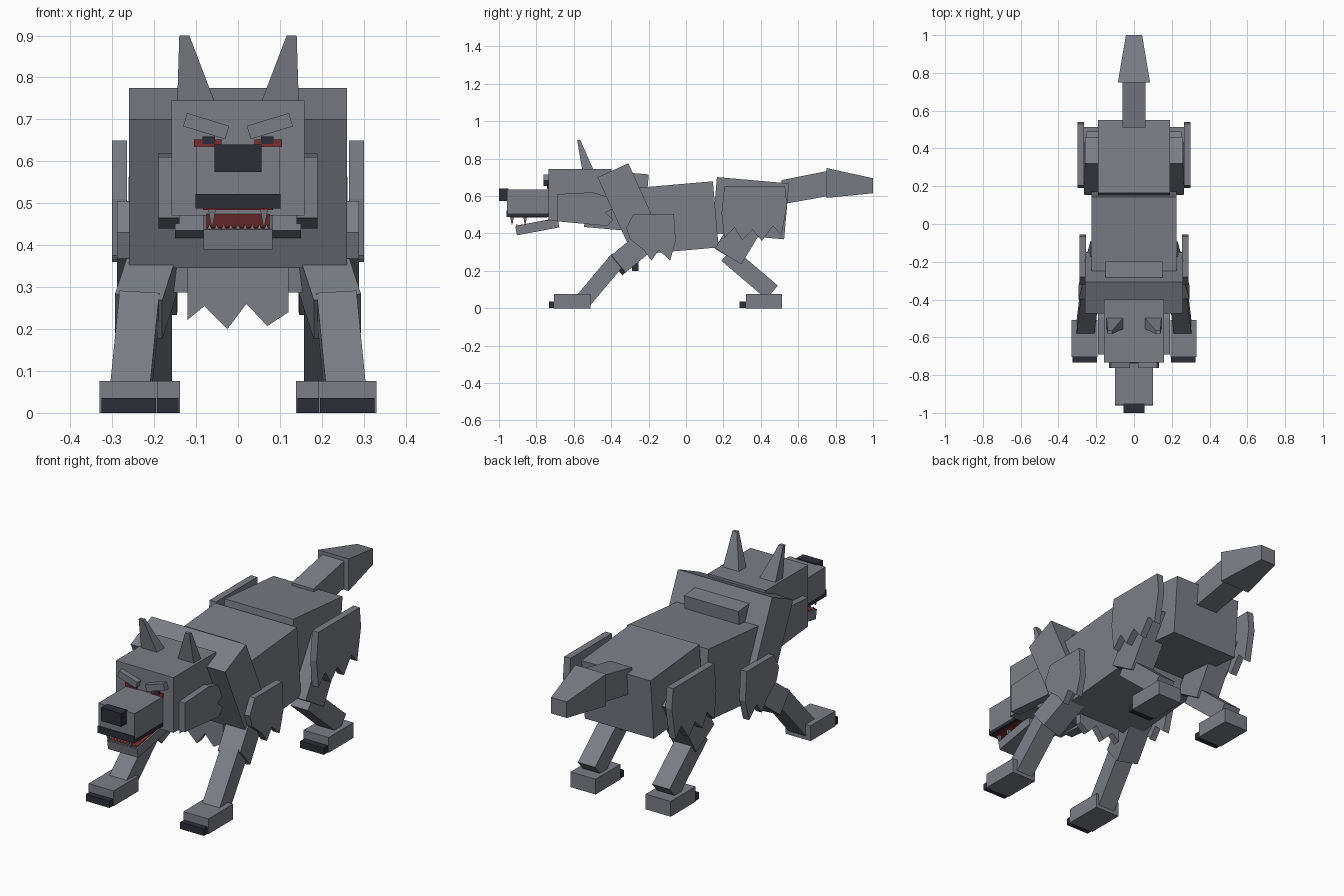
import bpy, bmesh
from math import radians
from mathutils import Vector, Matrix

cube = bpy.data.objects.get("Cube")
if cube:
    bpy.data.objects.remove(cube, do_unlink=True)


def material(name, rgb):
    m = bpy.data.materials.new(name)
    m.use_nodes = True
    m.diffuse_color = (*rgb, 1)
    m.node_tree.nodes["Principled BSDF"].inputs["Base Color"].default_value = (*rgb, 1)
    return m


GREY = material("grey_fur", (0.2, 0.21, 0.24))
DARK = material("dark_claw", (0.027, 0.027, 0.04))
RED = material("mouth_red", (0.19, 0.03, 0.035))


def finish(name, bm, mat):
    bmesh.ops.recalc_face_normals(bm, faces=bm.faces[:])
    me = bpy.data.meshes.new(name)
    bm.to_mesh(me)
    bm.free()
    me.materials.append(mat)
    ob = bpy.data.objects.new(name, me)
    bpy.context.collection.objects.link(ob)
    return ob


def box(name, center, size, mat=GREY, pitch=0, roll=0):
    """Box turned by pitch about x, then roll about y (degrees)."""
    bm = bmesh.new()
    turn = Matrix.Rotation(radians(roll), 4, 'Y') @ Matrix.Rotation(radians(pitch), 4, 'X')
    bmesh.ops.create_cube(bm, size=1, matrix=Matrix.Translation(center) @ turn @ Matrix.Diagonal((*size, 1)))
    return finish(name, bm, mat)


def limb(name, a, b, width, depth, mat=GREY):
    """Box running from point a to point b, its width kept close to x."""
    a, b = Vector(a), Vector(b)
    d = (b - a).normalized()
    side = (Vector((1, 0, 0)) - d * d.x).normalized()
    turn = Matrix((side, d.cross(side), d)).transposed().to_4x4()
    bm = bmesh.new()
    scale = Matrix.Diagonal((width, depth, (b - a).length, 1))
    bmesh.ops.create_cube(bm, size=1, matrix=Matrix.Translation((a + b) / 2) @ turn @ scale)
    return finish(name, bm, mat)


def slab(name, outline, place, lo, hi, mat=GREY):
    """Outline extruded from lo to hi; place maps (u, v, w) to a point."""
    bm = bmesh.new()
    ends = [[bm.verts.new(place(u, v, w)) for u, v in outline] for w in (lo, hi)]
    bm.faces.new(ends[0])
    bm.faces.new(ends[1])
    n = len(outline)
    for i in range(n):
        j = (i + 1) % n
        bm.faces.new((ends[0][i], ends[0][j], ends[1][j], ends[1][i]))
    return finish(name, bm, mat)


def taper(name, ring_a, ring_b, mat=GREY):
    """Solid between two four-cornered rings."""
    bm = bmesh.new()
    a, b = ([bm.verts.new(p) for p in r] for r in (ring_a, ring_b))
    bm.faces.new(a)
    bm.faces.new(b)
    for i in range(4):
        j = (i + 1) % 4
        bm.faces.new((a[i], a[j], b[j], b[i]))
    return finish(name, bm, mat)


def flat_ring(x0, x1, y0, y1, z):
    return [(x0, y0, z), (x1, y0, z), (x1, y1, z), (x0, y1, z)]


def upright_ring(hw, z0, z1, y):
    return [(-hw, y, z0), (hw, y, z0), (hw, y, z1), (-hw, y, z1)]


# Body
box("torso", (0, -0.06, 0.483), (0.45, 0.44, 0.355), pitch=5)
box("hips", (0, 0.345, 0.535), (0.38, 0.387, 0.3), pitch=-5)
box("mane", (0, -0.31, 0.56), (0.52, 0.181, 0.39), pitch=24.4)
box("neck", (0, -0.372, 0.575), (0.3, 0.32, 0.31), pitch=-5)
slab("chest_fur",
     [(-0.12, 0.42), (-0.12, 0.222), (-0.08, 0.255), (-0.025, 0.2), (0.02, 0.26),
      (0.07, 0.207), (0.12, 0.24), (0.12, 0.42)],
     lambda u, v, w: (u, w, v), -0.29, -0.255)

# Tail
taper("tail_base", upright_ring(0.06, 0.555, 0.685, 0.51), upright_ring(0.06, 0.6, 0.735, 0.76))
taper("tail_tip", upright_ring(0.085, 0.59, 0.75, 0.75), upright_ring(0.043, 0.615, 0.695, 1.0))

# Head and muzzle
box("head", (0, -0.567, 0.608), (0.318, 0.335, 0.275))
box("snout", (0, -0.846, 0.568), (0.2, 0.222, 0.134))
box("nose", (0, -0.975, 0.607), (0.112, 0.05, 0.066), DARK)
box("lip", (0, -0.846, 0.497), (0.202, 0.224, 0.018), DARK)
box("front_lip", (0, -0.957, 0.505), (0.202, 0.008, 0.034), DARK)
box("palate", (0, -0.842, 0.487), (0.166, 0.2, 0.006), RED)
box("jaw", (0, -0.795, 0.435), (0.165, 0.23, 0.048), pitch=10.6)
box("jaw_lining", (0, -0.798, 0.459), (0.15, 0.22, 0.006), RED, pitch=10.6)

# Lower teeth
for i in range(9):
    x = -0.068 + i * 0.017
    taper("lower_tooth", flat_ring(x - 0.006, x + 0.006, -0.91, -0.898, 0.432),
          flat_ring(x - 0.001, x + 0.001, -0.905, -0.903, 0.45))

CHEEK = [(-0.69, 0.61), (-0.5, 0.62), (-0.4, 0.59), (-0.37, 0.545), (-0.43, 0.51),
         (-0.39, 0.475), (-0.42, 0.44), (-0.69, 0.465)]
SHOULDER = [(-0.28, 0.505), (-0.065, 0.505), (-0.055, 0.36), (-0.085, 0.255), (-0.145, 0.31),
            (-0.185, 0.255), (-0.225, 0.31), (-0.3, 0.37), (-0.32, 0.43)]
THIGH = [(0.205, 0.65), (0.53, 0.65), (0.54, 0.55), (0.51, 0.39), (0.465, 0.44), (0.405, 0.36),
         (0.355, 0.42), (0.3, 0.365), (0.26, 0.43), (0.205, 0.375), (0.19, 0.51)]

for s, side in ((1, "left_"), (-1, "right_")):
    def out(u, v, w):
        return (s * w, u, v)

    # Fur plates
    slab(side + "cheek_fur", CHEEK, out, 0.14, 0.19)
    slab(side + "shoulder_fur", SHOULDER, out, 0.255, 0.289)
    slab(side + "thigh_fur", THIGH, out, 0.265, 0.3)

    # Face
    taper(side + "ear", flat_ring(s * 0.055, s * 0.145, -0.555, -0.495, 0.74),
          flat_ring(s * 0.116, s * 0.14, -0.582, -0.565, 0.9))
    box(side + "brow", (s * 0.076, -0.745, 0.684), (0.105, 0.035, 0.033), roll=-s * 17)
    box(side + "eye", (s * 0.072, -0.736, 0.643), (0.066, 0.008, 0.018), RED)
    box(side + "pupil", (s * 0.07, -0.738, 0.65), (0.03, 0.008, 0.018), DARK)
    for y in (-0.93, -0.86):
        taper(side + "fang", flat_ring(s * 0.052, s * 0.072, y - 0.01, y + 0.01, 0.49),
              flat_ring(s * 0.06, s * 0.064, y - 0.002, y + 0.002, 0.447))

    # Front leg
    limb(side + "front_upper_leg", (s * 0.175, -0.14, 0.42), (s * 0.237, -0.37, 0.23), 0.115, 0.12)
    limb(side + "front_lower_leg", (s * 0.235, -0.365, 0.26), (s * 0.257, -0.55, 0.04), 0.095, 0.09)
    box(side + "front_foot", (s * 0.261, -0.607, 0.038), (0.138, 0.195, 0.076))
    box(side + "front_claws", (s * 0.26, -0.715, 0.018), (0.13, 0.036, 0.034), DARK)

    # Rear leg
    limb(side + "rear_upper_leg", (s * 0.2, 0.39, 0.55), (s * 0.205, 0.225, 0.277), 0.12, 0.165)
    limb(side + "rear_lower_leg", (s * 0.205, 0.22, 0.29), (s * 0.205, 0.46, 0.085), 0.095, 0.095)
    box(side + "rear_foot", (s * 0.207, 0.417, 0.038), (0.138, 0.195, 0.076))
    box(side + "rear_claws", (s * 0.207, 0.305, 0.018), (0.13, 0.036, 0.034), DARK)
